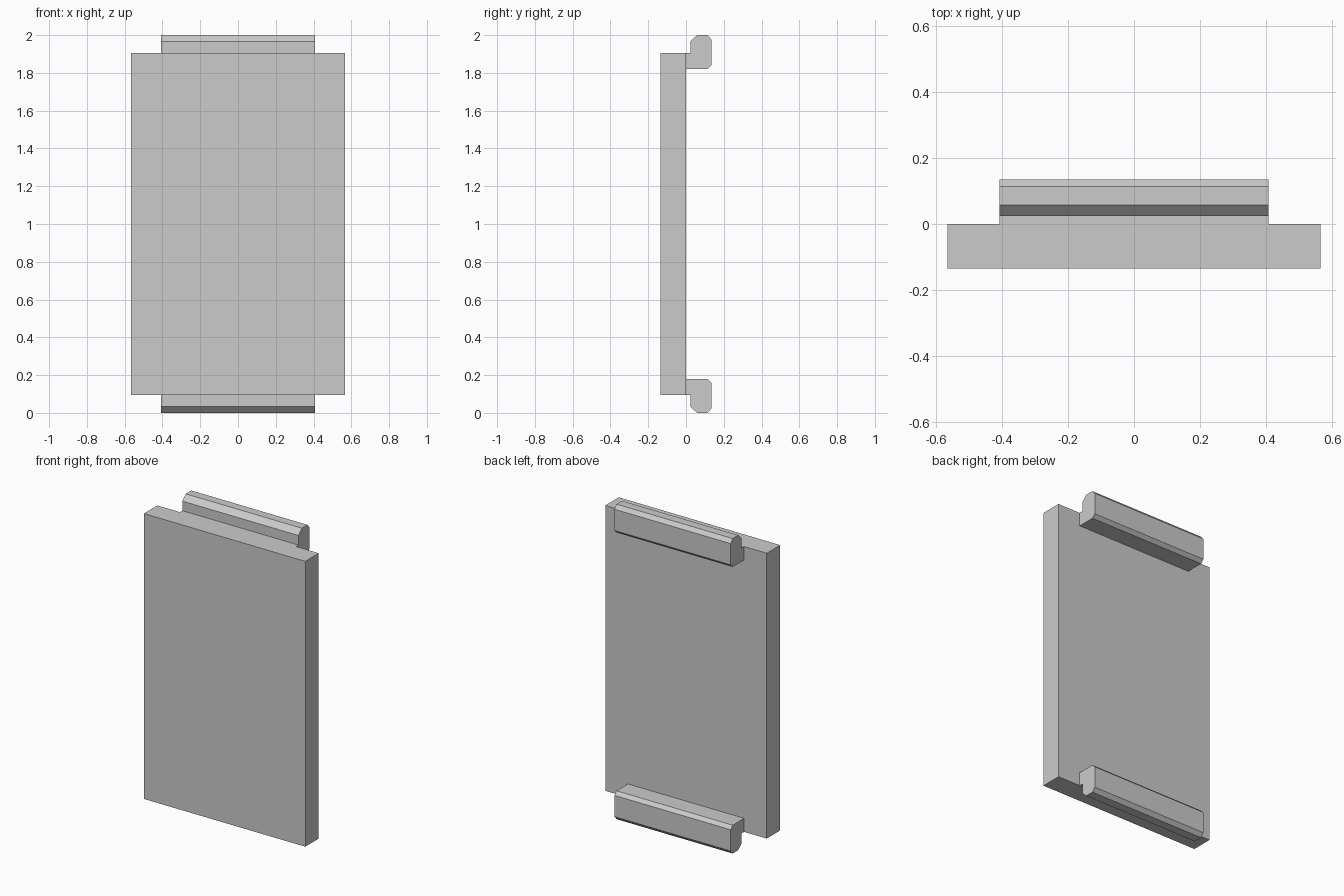
import bpy
import bmesh

cube = bpy.data.objects.get("Cube")
if cube:
    bpy.data.objects.remove(cube, do_unlink=True)

grey = bpy.data.materials.new("light grey")
grey.use_nodes = True
colour = (0.6, 0.6, 0.6, 1)
grey.diffuse_color = colour
grey.node_tree.nodes["Principled BSDF"].inputs["Base Color"].default_value = colour


def extrude_profile(name, profile, half_width):
    """Sweep a closed (y, z) outline along x, centred on x = 0."""
    bm = bmesh.new()
    face = bm.faces.new([bm.verts.new((-half_width, y, z)) for y, z in profile])
    swept = bmesh.ops.extrude_face_region(bm, geom=[face])["geom"]
    verts = [v for v in swept if isinstance(v, bmesh.types.BMVert)]
    bmesh.ops.translate(bm, verts=verts, vec=(2 * half_width, 0, 0))
    bmesh.ops.recalc_face_normals(bm, faces=bm.faces)
    mesh = bpy.data.meshes.new(name)
    bm.to_mesh(mesh)
    bm.free()
    mesh.materials.append(grey)
    obj = bpy.data.objects.new(name, mesh)
    bpy.context.collection.objects.link(obj)
    return obj


# Flat rectangular panel
bottom, top = 0.094, 1.906
extrude_profile("panel", [(-0.135, bottom), (0, bottom), (0, top), (-0.135, top)], 0.567)

# Chamfered hook rails on the back, the lower one mirrored about mid height
hook = [(0, 1.82), (0.114, 1.82), (0.135, 1.841), (0.135, 1.976), (0.114, 2),
        (0.058, 2), (0.024, 1.967), (0.024, top), (0, top)]
extrude_profile("upper_hook_rail", hook, 0.408)
extrude_profile("lower_hook_rail", [(y, 2 - z) for y, z in hook], 0.408)
